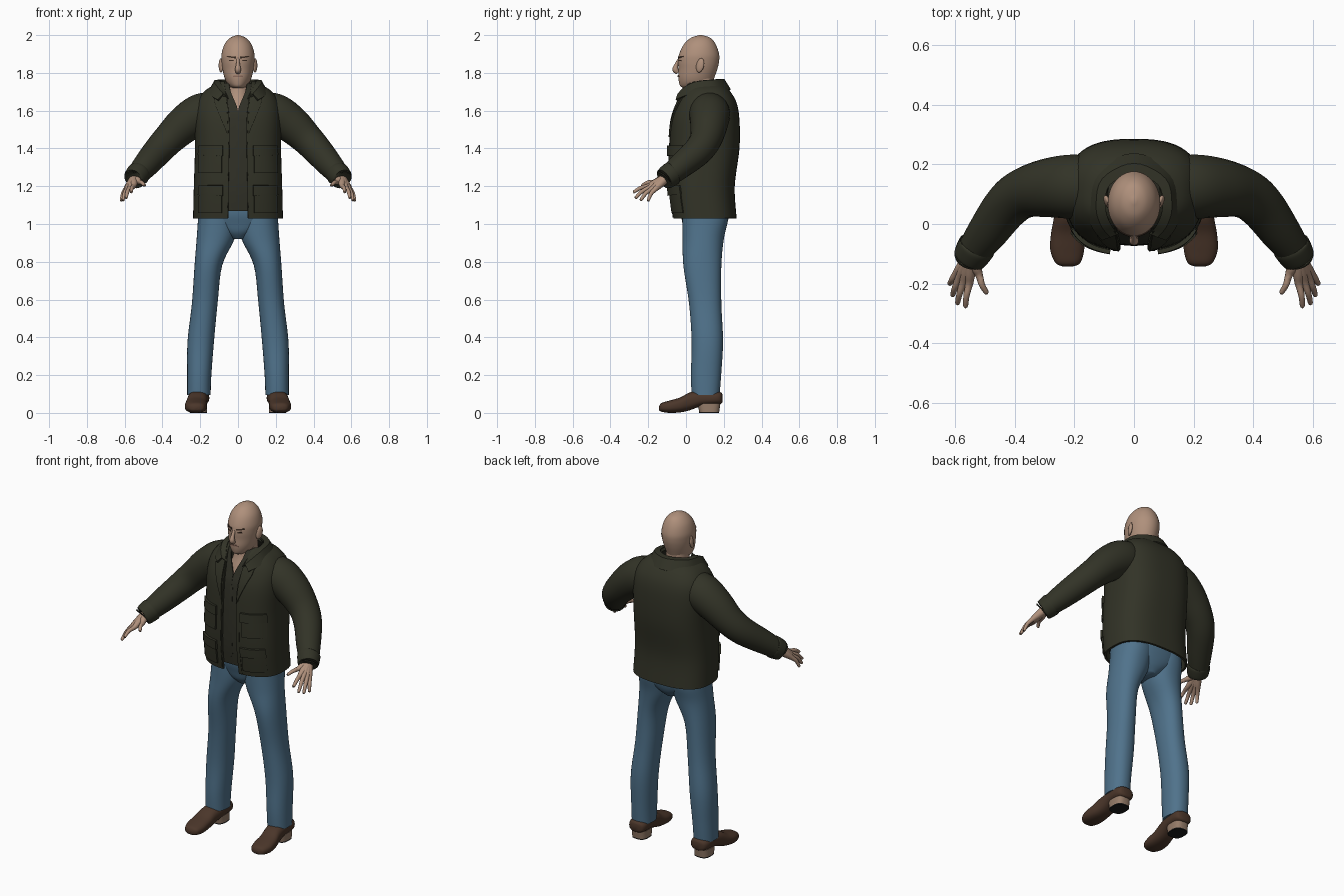
import bpy, bmesh, math
from mathutils import Vector

if "Cube" in bpy.data.objects:
    bpy.data.objects.remove(bpy.data.objects["Cube"])


def material(name, rgb):
    m = bpy.data.materials.new(name)
    m.use_nodes = True
    m.diffuse_color = (*rgb, 1)
    bsdf = next(n for n in m.node_tree.nodes if n.type == 'BSDF_PRINCIPLED')
    bsdf.inputs["Base Color"].default_value = (*rgb, 1)
    return m


SKIN = material("skin", (0.43, 0.28, 0.20))
LIP = material("lips", (0.27, 0.15, 0.11))
DARK = material("dark_hair", (0.05, 0.03, 0.02))
GREEN = material("jacket_green", (0.032, 0.033, 0.02))
SHIRT = material("shirt_green", (0.03, 0.03, 0.02))
DENIM = material("denim", (0.08, 0.17, 0.26))
LEATHER = material("shoe_leather", (0.07, 0.037, 0.023))
HEEL = material("heel_tan", (0.30, 0.20, 0.14))
BLACK = material("heel_rubber", (0.01, 0.01, 0.01))


def smooth(rows, n=5):
    """Catmull-Rom resampling of a list of tuples."""
    out = []
    for i in range(len(rows) - 1):
        p0, p1, p2, p3 = (rows[max(0, min(len(rows) - 1, i + k))] for k in (-1, 0, 1, 2))
        for j in range(n):
            t = j / n
            out.append(tuple(b + t * (c - a + t * (2 * a - 5 * b + 4 * c - d + t * (3 * (b - c) + d - a))) / 2
                             for a, b, c, d in zip(p0, p1, p2, p3)))
    return out + [tuple(rows[-1])]


def sheet(name, rows, mat, closed=True, caps=True, mirror=False, thick=0):
    """Skin rows of points with quads."""
    bm = bmesh.new()
    vs = [[bm.verts.new(p) for p in r] for r in rows]
    for a, b in zip(vs, vs[1:]):
        for i in range(len(a) if closed else len(a) - 1):
            j = (i + 1) % len(a)
            bm.faces.new((a[i], a[j], b[j], b[i]))
    if closed and caps:
        bm.faces.new(vs[0])
        bm.faces.new(vs[-1])
    bmesh.ops.recalc_face_normals(bm, faces=bm.faces)
    me = bpy.data.meshes.new(name)
    bm.to_mesh(me)
    bm.free()
    me.materials.append(mat)
    ob = bpy.data.objects.new(name, me)
    bpy.context.collection.objects.link(ob)
    bpy.ops.object.select_all(action='DESELECT')
    ob.select_set(True)
    bpy.context.view_layer.objects.active = ob
    if thick:
        mod = ob.modifiers.new("thickness", 'SOLIDIFY')
        mod.thickness, mod.offset = thick, 0
        bpy.ops.object.modifier_apply(modifier=mod.name)
    bpy.ops.object.shade_smooth_by_angle(angle=math.radians(45))
    if mirror:
        ob.modifiers.new("mirror", 'MIRROR')
    return ob


def loft(name, rings, mat, n=2.0, axis='z', segs=40, opening=False, **kw):
    """Rings are (position, centre x, half width, low, high[, front gap])."""
    rows = []
    for t, cx, hw, lo, hi, *gap in smooth(rings):
        g = math.asin(min(1, max(0, gap[0]) / hw) ** (n / 2)) if gap else 0
        pts = []
        for i in range(segs + (1 if opening else 0)):
            a = -math.pi / 2 + g + (2 * math.pi - 2 * g) * i / segs
            c, s = math.cos(a), math.sin(a)
            x = cx + hw * math.copysign(abs(c) ** (2 / n), c)
            d = (lo + hi) / 2 + (hi - lo) / 2 * math.copysign(abs(s) ** (2 / n), s)
            pts.append((x, d, t) if axis == 'z' else (x, t, d))
        rows.append(pts)
    return sheet(name, rows, mat, closed=not opening, **kw)


def tube(name, pts, mat, segs=16, **kw):
    """Round limb through points (x, y, z, radius)."""
    dense = smooth(pts)
    rows = []
    for i, (x, y, z, r) in enumerate(dense):
        a, b = Vector(dense[max(0, i - 1)][:3]), Vector(dense[min(len(dense) - 1, i + 1)][:3])
        t = (b - a).normalized()
        u = t.cross(Vector((0.3, 1, 0))).normalized()
        v = t.cross(u)
        rows.append([Vector((x, y, z)) + r * (u * math.cos(k) + v * math.sin(k))
                     for k in (2 * math.pi * q / segs for q in range(segs))])
    return sheet(name, rows, mat, mirror=True, **kw)


def front_y(rings, n, x, z):
    """Depth of a loft's front surface at x, z."""
    d = sorted(smooth(rings))
    for a, b in zip(d, d[1:]):
        if a[0] <= z <= b[0]:
            f = (z - a[0]) / (b[0] - a[0])
            _, _, hw, lo, hi = [p + f * (q - p) for p, q in zip(a, b)][:5]
            k = (1 - min(0.99, abs(x) / hw) ** n) ** (1 / n)
            return (lo + hi) / 2 - (hi - lo) / 2 * k
    return 0


def patch(name, corners, rings, n, mat, thick, lift=0.0, mirror=True):
    """Plate following a loft's front, from four (x, z) corners."""
    a, b, c, d = (Vector(p) for p in corners)
    rows = []
    for i in range(9):
        row = []
        for j in range(9):
            p = a.lerp(b, i / 8).lerp(d.lerp(c, i / 8), j / 8)
            row.append((p.x, front_y(rings, n, p.x, p.y) - lift, p.y))
        rows.append(row)
    return sheet(name, rows, mat, closed=False, thick=thick, mirror=mirror)


# Head and neck
head = [(1.72, 0, .03, -.015, .11), (1.73, 0, .045, -.03, .125), (1.75, 0, .061, -.037, .14),
        (1.78, 0, .073, -.041, .152), (1.82, 0, .082, -.040, .166), (1.86, 0, .087, -.042, .175),
        (1.90, 0, .087, -.036, .175), (1.95, 0, .072, -.012, .158), (1.985, 0, .042, .025, .13),
        (2.0, 0, .006, .07, .085)]
loft("head", head, SKIN)
loft("neck", [(1.58, 0, .08, -.04, .16), (1.64, 0, .075, -.018, .16), (1.70, 0, .064, .005, .15),
              (1.79, 0, .062, .02, .145)], SKIN)
tube("nose", [(0, -.034, 1.875, .008), (0, -.05, 1.845, .010), (0, -.056, 1.818, .016), (0, -.042, 1.802, .012)], SKIN)
bpy.ops.mesh.primitive_uv_sphere_add(segments=16, ring_count=10, location=(.09, .075, 1.84))
ear = bpy.context.object
ear.name = "ears"
ear.data.transform(ear.matrix_world.to_3x3().to_4x4())
for v in ear.data.vertices:
    v.co = (v.co.x * .011 + v.co.y * .006 + .09, v.co.y * .021 + v.co.z * .006 + .075, v.co.z * .038 + 1.84)
ear.location = (0, 0, 0)
ear.data.materials.append(SKIN)
bpy.ops.object.shade_smooth()
ear.modifiers.new("mirror", 'MIRROR')
patch("eyebrows", [(.014, 1.876), (.058, 1.884), (.056, 1.89), (.014, 1.885)], head, 2, DARK, .006)
patch("eyes", [(.02, 1.862), (.048, 1.862), (.044, 1.869), (.024, 1.869)], head, 2, DARK, .004)
patch("mouth", [(-.027, 1.779), (.027, 1.779), (.022, 1.787), (-.022, 1.787)], head, 2, LIP, .006, mirror=False)

# Open jacket over a shirt
jacket = [(1.03, 0, .232, -.062, .262, .052), (1.2, 0, .228, -.082, .252, .05), (1.4, 0, .222, -.082, .277, .046),
          (1.55, 0, .224, -.07, .277, .046), (1.64, 0, .212, -.04, .262, .055), (1.70, 0, .172, -.008, .228, .065),
          (1.735, 0, .115, .015, .19, .07), (1.75, 0, .09, .03, .17, .068)]
loft("jacket_body", jacket, GREEN, n=2.7, segs=56, opening=True, thick=.012)
loft("shirt", [(1.07, 0, .205, -.056, .24, .0), (1.2, 0, .21, -.068, .235, .0), (1.4, 0, .205, -.068, .26, .0),
               (1.55, 0, .205, -.057, .26, .0), (1.61, 0, .195, -.042, .25, .003), (1.66, 0, .165, -.026, .23, .022),
               (1.70, 0, .13, -.01, .19, .038), (1.745, 0, .075, .005, .165, .048)],
     SHIRT, n=2.5, opening=True, thick=.006)
loft("shirt_hem", [(1.07, 0, .2, -.052, .235), (1.08, 0, .2, -.052, .235)], SHIRT, n=2.5)
patch("shirt_placket", [(-.012, 1.08), (.012, 1.08), (.008, 1.6), (-.008, 1.6)], jacket, 2.7, SHIRT, .005, -.012, mirror=False)
patch("lapels", [(.05, 1.46), (.12, 1.63), (.13, 1.69), (.062, 1.69)], jacket, 2.7, GREEN, .012, .008)
patch("front_facings", [(.055, 1.035), (.075, 1.035), (.065, 1.48), (.048, 1.48)], jacket, 2.7, GREEN, .008, .005)
for label, z in (("chest", 1.27), ("waist", 1.06)):
    patch(label + "_pockets", [(.085, z), (.205, z), (.2, z + .12), (.085, z + .12)], jacket, 2.7, GREEN, .018, .006)
    patch(label + "_pocket_flaps", [(.08, z + .09), (.208, z + .095), (.204, z + .145), (.08, z + .145)],
          jacket, 2.7, GREEN, .014, .016)

# Turned-down collar, from left tip round the nape to the right tip
inner = [(.055, -.03, 1.66), (.078, .0, 1.715), (.095, .055, 1.748), (.082, .13, 1.757), (0, .168, 1.76)]
outer = [(.105, -.05, 1.655), (.138, -.005, 1.675), (.152, .06, 1.695), (.125, .17, 1.705), (0, .232, 1.708)]
crest = [tuple((a + b) / 2 + c for a, b, c in zip(p, q, (0, 0, .027))) for p, q in zip(inner, outer)]
both = [smooth(r + [(-x, y, z) for x, y, z in r[-2::-1]]) for r in (inner, crest, outer)]
sheet("collar", smooth([sum(r, ()) for r in both], 1) and both, GREEN, closed=False, thick=.014)

# Sleeves with cuffs
tube("sleeves", [(.10, .12, 1.60, .09), (.19, .125, 1.585, .108), (.28, .122, 1.53, .1), (.365, .105, 1.45, .085),
                 (.425, .062, 1.385, .078), (.49, -.025, 1.31, .068), (.538, -.09, 1.255, .056)], GREEN, segs=24)
tube("cuffs", [(.525, -.07, 1.27, .058), (.529, -.078, 1.265, .064), (.55, -.112, 1.24, .058), (.552, -.115, 1.238, .05)],
     GREEN, segs=24)

# Hands: fingers run from the wrist so they join into a palm
wrist = Vector((.548, -.11, 1.24))
fingers = {"index": ((.553, -.20, 1.20), (.565, -.275, 1.17)), "middle": ((.572, -.195, 1.192), (.592, -.265, 1.14)),
           "ring": ((.587, -.182, 1.185), (.608, -.238, 1.128)), "little": ((.595, -.165, 1.182), (.618, -.20, 1.125)),
           "thumb": ((.52, -.17, 1.222), (.495, -.23, 1.205))}
for label, (k, tip) in fingers.items():
    k, tip = Vector(k), Vector(tip)
    mid, end = k.lerp(tip, .5) + Vector((.003, -.003, .006)), tip + (tip - k) * .05
    tube(label + "_fingers", [(*wrist, .026), (*wrist.lerp(k, .6), .02), (*k, .0135), (*mid, .0105), (*tip, .008), (*end, .002)],
         SKIN, segs=12)

# Jeans
loft("jeans_seat", [(.92, 0, .035, .03, .17), (.955, 0, .10, .0, .2), (1.0, 0, .18, -.015, .218), (1.06, 0, .205, -.03, .228),
                    (1.15, 0, .19, -.03, .225)], DENIM, n=2.3)
loft("jeans_legs", [(.095, .207, .062, .03, .178), (.2, .205, .064, .026, .186), (.38, .197, .07, .03, .196),
                    (.58, .176, .068, .016, .187), (.78, .157, .073, -.014, .187), (.92, .119, .1, -.018, .2),
                    (1.02, .108, .104, -.02, .222), (1.1, .106, .1, -.02, .222)], DENIM, n=2.2, mirror=True)

# Shoes
loft("shoes", [(-.143, .222, .015, .015, .035), (-.13, .222, .042, .006, .052), (-.085, .224, .057, .0, .066),
               (-.03, .222, .056, .003, .082), (.02, .216, .053, .014, .108), (.08, .21, .054, .035, .118),
               (.15, .208, .056, .042, .116), (.182, .207, .046, .046, .11), (.192, .207, .025, .055, .1)],
     LEATHER, n=2.5, axis='y', mirror=True)
loft("shoe_heels", [(.006, .209, .046, .07, .176), (.05, .209, .046, .06, .182)], HEEL, n=2.8, mirror=True)
loft("heel_tips", [(0, .209, .046, .07, .176), (.007, .209, .046, .07, .176)], BLACK, n=2.8, mirror=True)
